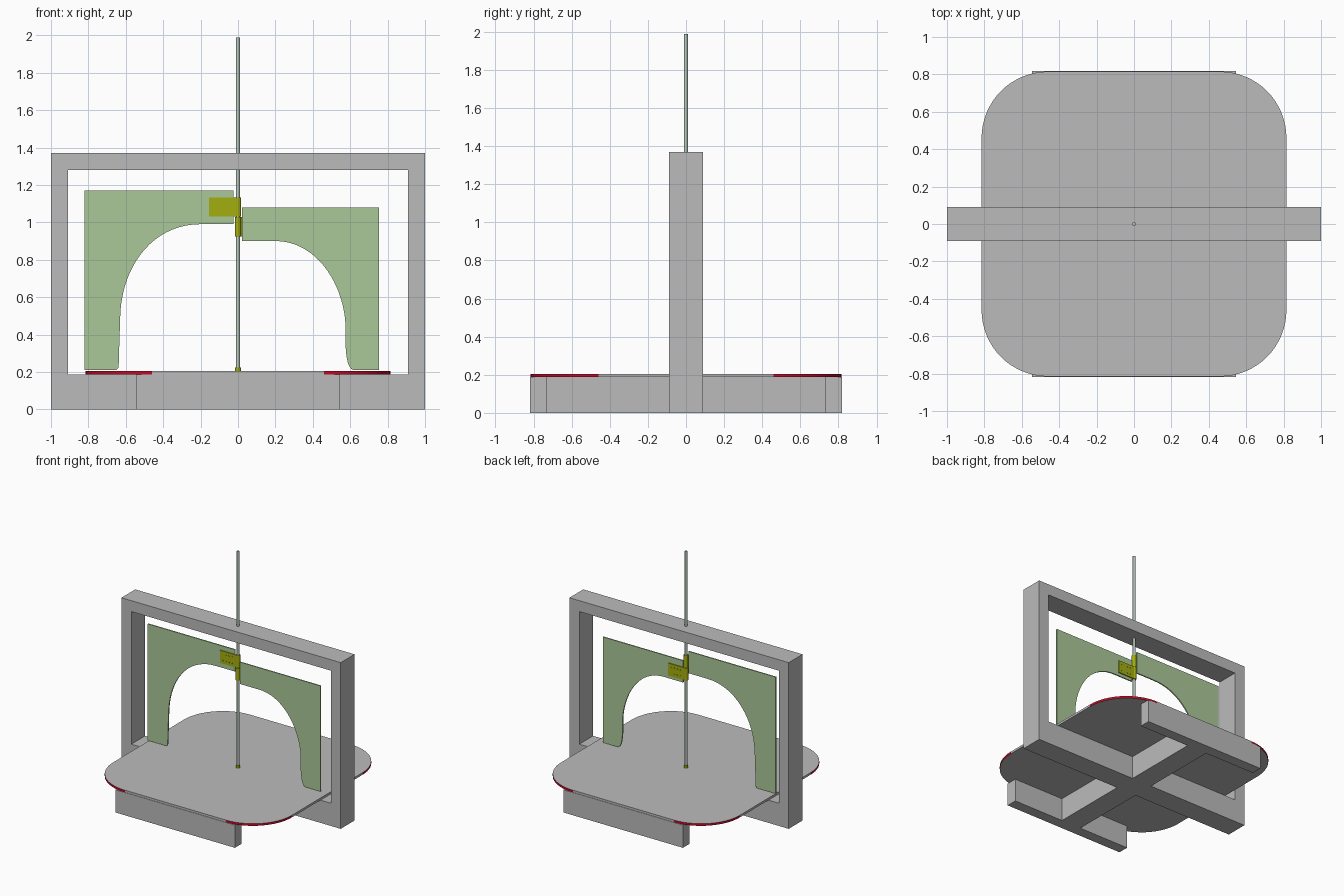
import bpy, bmesh
from math import pi, cos, sin
from mathutils import Vector
from mathutils.geometry import interpolate_bezier

cube = bpy.data.objects.get("Cube")
if cube:
    bpy.data.objects.remove(cube)


def material(name, rgb):
    m = bpy.data.materials.new(name)
    m.use_nodes = True
    m.diffuse_color = (*rgb, 1)
    m.node_tree.nodes["Principled BSDF"].inputs["Base Color"].default_value = (*rgb, 1)
    return m


GREY = material("grey", (0.5, 0.5, 0.5))
GREEN = material("soft_green", (0.41, 0.58, 0.32))
ROD = material("pale_green_metal", (0.5, 0.6, 0.52))
YELLOW = material("olive_yellow", (0.37, 0.42, 0.005))
RED = material("red", (0.55, 0.003, 0.02))


def finish(bm, name, *mats, smooth=False):
    bmesh.ops.recalc_face_normals(bm, faces=bm.faces)
    mesh = bpy.data.meshes.new(name)
    bm.to_mesh(mesh)
    bm.free()
    for m in mats:
        mesh.materials.append(m)
    obj = bpy.data.objects.new(name, mesh)
    bpy.context.collection.objects.link(obj)
    if smooth:
        bpy.ops.object.select_all(action='DESELECT')
        obj.select_set(True)
        bpy.context.view_layer.objects.active = obj
        bpy.ops.object.shade_smooth_by_angle()
    return obj


def prism(name, points, direction, *mats, rule=None, smooth=False):
    """Extrude a closed outline along a direction."""
    bm = bmesh.new()
    face = bm.faces.new([bm.verts.new(p) for p in points])
    ext = bmesh.ops.extrude_face_region(bm, geom=[face])["geom"]
    bmesh.ops.translate(bm, vec=Vector(direction),
                        verts=[v for v in ext if isinstance(v, bmesh.types.BMVert)])
    bmesh.ops.recalc_face_normals(bm, faces=bm.faces)
    bm.normal_update()
    if rule:
        for f in bm.faces:
            f.material_index = rule(f.normal)
    return finish(bm, name, *mats, smooth=smooth)


def panel(name, outline, thick, mat, y=0.0):
    """Upright sheet from an x-z outline, centred on y."""
    return prism(name, [(x, y - thick / 2, z) for x, z in outline], (0, thick, 0), mat)


def box(name, x0, x1, y0, y1, z0, z1, mat):
    return prism(name, [(x0, y0, z0), (x1, y0, z0), (x1, y1, z0), (x0, y1, z0)],
                 (0, 0, z1 - z0), mat)


def cylinder(name, r, z0, z1, mat):
    ring = [(r * cos(i * pi / 12), r * sin(i * pi / 12), z0) for i in range(24)]
    return prism(name, ring, (0, 0, z1 - z0), mat, smooth=True)


def arc(a, b, c, d, n=20):
    pts = [Vector((*p, 0)) for p in (a, b, c, d)]
    return [(p.x, p.y) for p in interpolate_bezier(*pts, n)]


# Portal frame
panel("portal_frame", [(-1, 0), (-1, 1.37), (1, 1.37), (1, 0),
                       (0.91, 0), (0.91, 1.28), (-0.91, 1.28), (-0.91, 0)], 0.18, GREY)

# Cross-shaped base with end feet
B = 0.187
box("base_cross_beam", -0.91, 0.91, -0.09, 0.09, 0, B, GREY)
for side, sign in (("front", -1), ("back", 1)):
    ys = sorted((sign * 0.09, sign * 0.73))
    box(side + "_base_arm", -0.09, 0.09, *ys, 0, B, GREY)
    ys = sorted((sign * 0.73, sign * 0.818))
    box(side + "_foot", -0.545, 0.545, *ys, 0, B, GREY)

# Rounded floor plate with red corner edges
R, H = 0.355, 0.815
outline = []
for k, (sx, sy) in enumerate(((1, 1), (-1, 1), (-1, -1), (1, -1))):
    for i in range(17):
        a = (k + i / 16) * pi / 2
        outline.append((sx * (H - R) + R * cos(a), sy * (H - R) + R * sin(a), B))
prism("floor_plate", outline, (0, 0, 0.018), GREY, RED, smooth=True,
      rule=lambda n: int(abs(n.x) > 0.02 and abs(n.y) > 0.02))

# Arched door leaves
F = 0.21
right_leaf = [(-0.82, F), (-0.65, F), (-0.638, 0.225), (-0.637, 0.27)]
right_leaf += arc((-0.63, 0.49), (-0.625, 0.76), (-0.46, 0.99), (-0.2, 0.99))
right_leaf += [(-0.025, 0.99), (-0.025, 1.17), (-0.82, 1.17)]
panel("right_leaf", right_leaf, 0.01, GREEN)
left_leaf = [(0.755, F), (0.755, 1.08), (0.022, 1.08), (0.022, 0.9)]
left_leaf += arc((0.2, 0.9), (0.42, 0.9), (0.565, 0.67), (0.575, 0.45))
left_leaf += arc((0.575, 0.34), (0.58, 0.26), (0.59, F), (0.625, F), 10)
panel("left_leaf", left_leaf, 0.01, GREEN)

# Central pole and its foot collar
cylinder("pole", 0.01, 0.2, 1.988, ROD)
cylinder("pole_collar", 0.015, 0.2, 0.225, YELLOW)

# Hinge: two knuckles, each with a screwed plate
for side, sign, z0 in (("right", -1, 1.03), ("left", 1, 0.925)):
    z1 = z0 + 0.103
    cylinder(side + "_hinge_knuckle", 0.017, z0, z1, YELLOW)
    y = sign * 0.009
    xs = (sign * 0.01, sign * 0.155)
    panel(side + "_hinge_plate", [(xs[0], z0), (xs[1], z0), (xs[1], z1), (xs[0], z1)],
          0.008, YELLOW, y)
    for i in range(4):
        for j in (0.25, 0.75):
            cx, cz = sign * (0.045 + 0.028 * i), z0 + j * 0.103
            disc = [(cx + 0.004 * cos(a * pi / 4), cz + 0.004 * sin(a * pi / 4))
                    for a in range(8)]
            panel(side + "_hinge_screw", disc, 0.004, YELLOW, sign * 0.0135)
